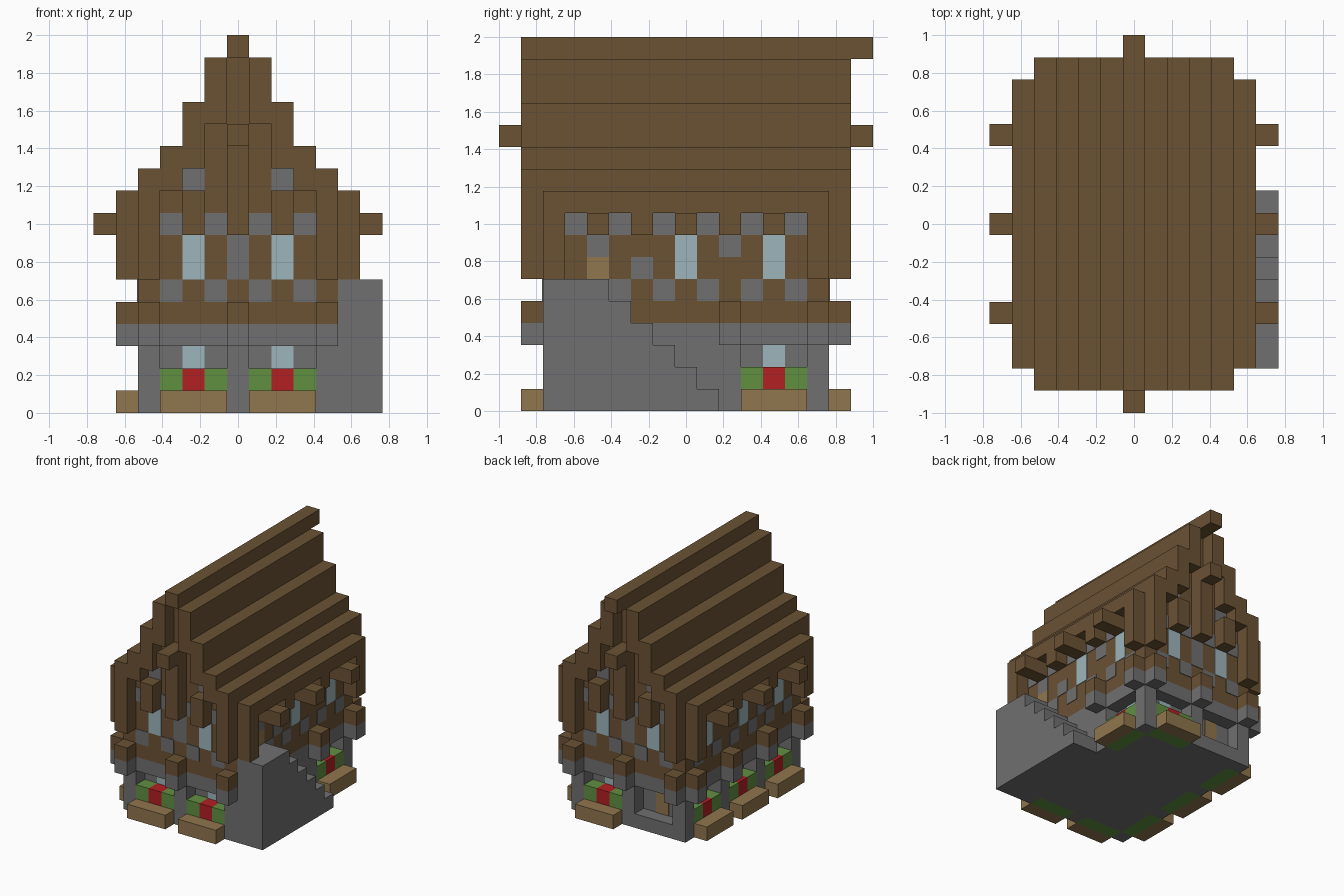
import bpy, bmesh
from mathutils import Matrix, Vector

cube = bpy.data.objects.get("Cube")
if cube:
    bpy.data.objects.remove(cube)

U = 2 / 17          # size of one building block
SKIN = 0.04         # painted plate thickness, in blocks


def material(name, rgb):
    m = bpy.data.materials.new(name)
    m.use_nodes = True
    colour = (*rgb, 1)
    m.diffuse_color = colour
    m.node_tree.nodes["Principled BSDF"].inputs["Base Color"].default_value = colour
    return m


WOOD = material("dark wood", (0.147, 0.084, 0.034))
STONE = material("grey stone", (0.162, 0.162, 0.162))
GLASS = material("pale glass", (0.34, 0.46, 0.50))
LEAF = material("green leaf", (0.12, 0.28, 0.053))
PETAL = material("red petal", (0.45, 0.014, 0.017))
PLANK = material("light wood", (0.28, 0.18, 0.076))


def part(name, mat, boxes):
    """One object from boxes (x0, x1, y0, y1, z0, z1) in blocks."""
    bm = bmesh.new()
    for b in boxes:
        lo, hi = Vector(b[::2]) * U, Vector(b[1::2]) * U
        bmesh.ops.create_cube(bm, size=1, matrix=Matrix.Translation((lo + hi) / 2)
                              @ Matrix.Diagonal((*(hi - lo), 1)))
    mesh = bpy.data.meshes.new(name)
    bm.to_mesh(mesh)
    bm.free()
    mesh.materials.append(mat)
    obj = bpy.data.objects.new(name, mesh)
    bpy.context.collection.objects.link(obj)


def on_wall(side, c, w, d0, d1, z0, z1):
    """Box centred at c along a wall, from depth d0 to d1 outside it."""
    a, b = c - w / 2, c + w / 2
    wall = 4.5 if side in ("left", "right") else 6.5
    n, f = wall + d0, wall + d1
    return {"front": (a, b, -f, -n, z0, z1), "back": (a, b, n, f, z0, z1),
            "left": (n, f, a, b, z0, z1), "right": (-f, -n, a, b, z0, z1)}[side]


ENDS, SIDES = ("front", "back"), ("left", "right")

# Ground floor: core and the piers between the window bays
piers = [(-3.5, 3.5, -5.5, 5.5, 0, 3), (3.5, 4.5, -5.5, 2.5, 0, 3)]
piers += [on_wall(s, x, 1, -1, 0, 0, 3) for s in ENDS for x in (-4, 0, 4)]
piers += [on_wall("right", y, 1, -1, 0, 0, 3) for y in (-2, 2)]
piers += [on_wall(s, y, 1, -1, 0, 0, 3) for s in SIDES for y in (-6, 6)
          if False]
part("ground_floor", STONE, piers)

# Window bays with flowers and planter boxes
bays = [("front", -2), ("front", 2), ("back", 2), ("left", 4)]
bays += [("right", y) for y in (-4, 0, 4)]
part("planter_boxes", PLANK, [on_wall(s, c, 3, 0, 1, 0, 1) for s, c in bays])
part("planter_soil", LEAF, [on_wall(s, c, 3, -1, 0, 0, 1) for s, c in bays])
part("flower_leaves", LEAF, [on_wall(s, c + k, 1, -1, 0, 1, 2)
                             for s, c in bays for k in (-1, 1)])
part("red_flowers", PETAL, [on_wall(s, c, 1, -1, 0, 1, 2) for s, c in bays])
part("lower_windows", GLASS, [on_wall(s, c, 1, -1, SKIN - 1, 2, 3) for s, c in bays])

# Back entrance
part("door_sill", STONE, [on_wall("back", -2, 3, -1, 0, 0, 1)])
part("back_door", PLANK, [on_wall("back", -2, 1, -1, SKIN - 1, 1, 3)])

# Stone and timber band with projecting post heads
heads = [(s, x) for s in ENDS for x in (-4, 0, 4)]
heads += [(s, y) for s in SIDES for y in (-6, -2, 2, 6)]
for name, mat, z in (("stone_band", STONE, 3), ("timber_band", WOOD, 4)):
    part(name, mat, [(-4.5, 4.5, -6.5, 6.5, z, z + 1)]
         + [on_wall(s, c, 1, 0, 1, z, z + 1) for s, c in heads
            if not (s == "left" and c < -1)])

# Outside staircase
part("staircase", STONE, [(4.5, 6.5, -6.5, -3.5, 0, 6)]
     + [(4.5, 6.5, i - 3.5, i - 2.5, 0, 5 - i) for i in range(5)])

# Upper floor walls
part("upper_walls", WOOD, [(-4.5, 4.5, -6.5, 6.5, 5, 10)])

# Stone infill and windows of the upper floor
infill, panes = [], []
for s in ENDS:
    infill += [on_wall(s, x, 1, 0, SKIN, z, z + 1) for x in (-3, -1, 1, 3) for z in (5, 8)]
    infill += [on_wall(s, x, 1, 0, SKIN, 10, 11) for x in (-2, 2)]
    infill.append(on_wall(s, 0, 1, 0, SKIN, 6, 8))
    panes += [on_wall(s, x, 1, 0, SKIN, 6, 8) for x in (-2, 2)]
for s in SIDES:
    infill += [on_wall(s, y, 1, 0, SKIN, z, z + 1)
               for y in range(-5, 6, 2) for z in (5, 8)]
    infill += [on_wall(s, -2, 1, 0, SKIN, 6, 7), on_wall(s, 2, 1, 0, SKIN, 7, 8)]
    panes += [on_wall(s, y, 1, 0, SKIN, 6, 8) for y in (0, 4)]
panes.append(on_wall("right", -4, 1, 0, SKIN, 6, 8))
infill.append(on_wall("left", -4, 1, 0, SKIN, 7, 8))
part("stone_infill", STONE, infill)
part("upper_windows", GLASS, panes)
part("stair_door", PLANK, [on_wall("left", -4, 1, 0, SKIN, 6, 7)])

# Projecting posts and floor beams
posts = [on_wall(s, y, 1, 0, 1, 6, 9) for s in SIDES for y in (-6, 6)]
posts += [on_wall(s, x, 1, 0, 1, 8, 10) for s in ENDS for x in (-2, 2)]
posts += [on_wall(s, 0, 1, 0, 1, 8, 12) for s in ENDS]
part("wall_posts", WOOD, posts)
part("side_beams", WOOD, [on_wall(s, y, 1, 0, 2, 8, 9) for s in SIDES for y in (-4, 0, 4)]
     + [on_wall(s, y, 1, 0, 1, 8, 9) for s in SIDES for y in (-2, 2)])

# Stepped roof, with overhanging gable rims
steps = [(4.5, 10, 11), (3.5, 11, 12), (2.5, 12, 14), (1.5, 14, 16)]
part("roof_eaves", WOOD, [on_wall(s, 0, 13, 0, 1, 9, 10) for s in SIDES])
part("roof_steps", WOOD, [(-w, w, -6.5, 6.5, a, b) for w, a, b in steps])
rims = [(4, 6, 11), (3, 10, 12), (2, 11, 14), (1, 13, 16)]
part("gable_rims", WOOD, [on_wall(s, k * x, 1, 0, 1, a, b)
                          for s in ENDS for k in (-1, 1) for x, a, b in rims])
part("purlin_ends", WOOD, [on_wall(s, 0, 1, 0, 2, 12, 13) for s in ENDS])
part("roof_ridge", WOOD, [(-0.5, 0.5, -7.5, 8.5, 16, 17)])
